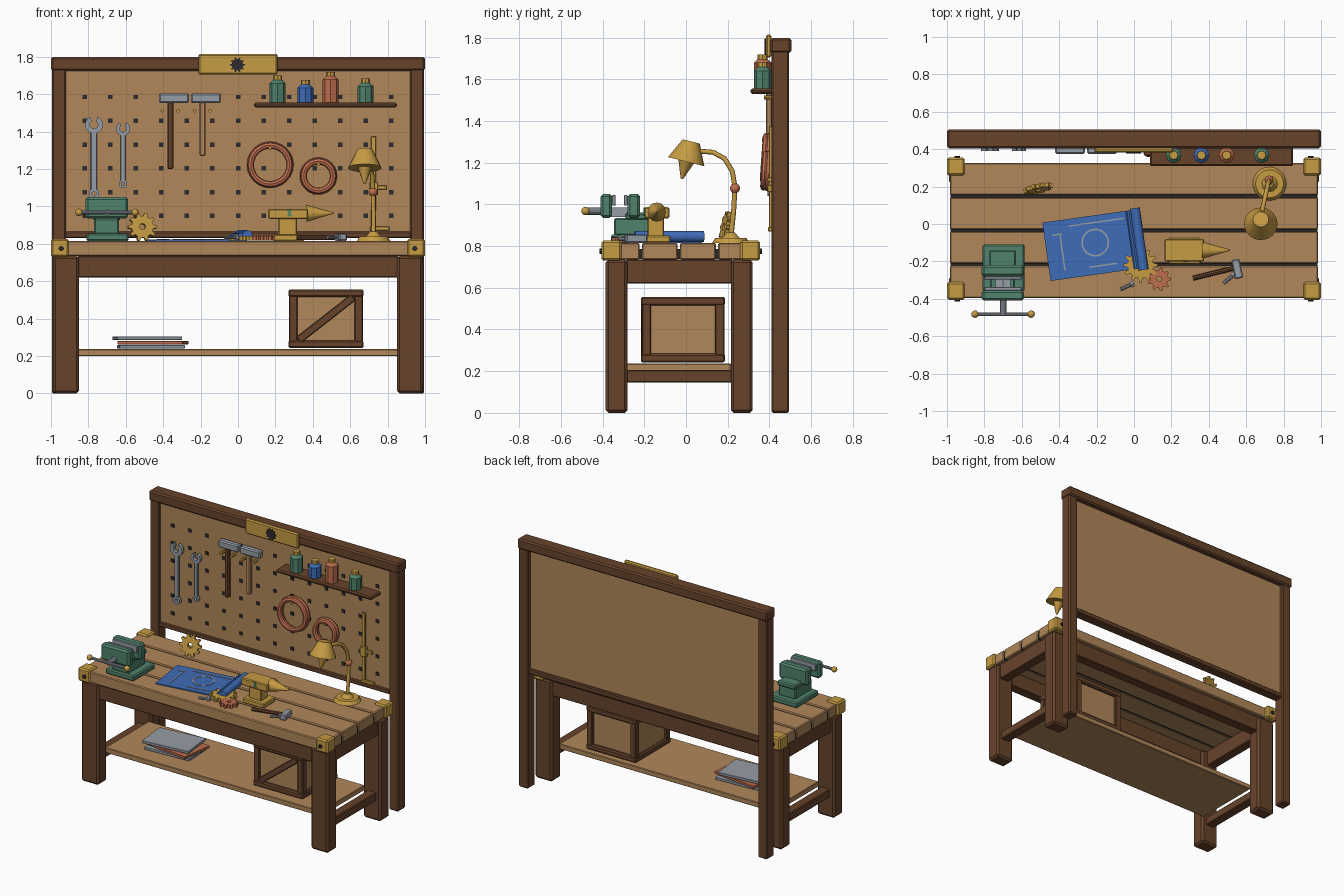
import bpy, bmesh, math
from mathutils import Matrix, Vector

if "Cube" in bpy.data.objects:
    bpy.data.objects.remove(bpy.data.objects["Cube"])


def mat(name, r, g, b):
    m = bpy.data.materials.new(name)
    m.diffuse_color = [(c / 255 / 12.92 if c < 11 else ((c / 255 + 0.055) / 1.055) ** 2.4) for c in (r, g, b)] + [1]
    m.use_nodes = True
    m.node_tree.nodes["Principled BSDF"].inputs["Base Color"].default_value = m.diffuse_color
    return m


BROWN = mat("dark_wood", 103, 67, 43)
TAN = mat("light_wood", 177, 135, 90)
BRASS = mat("brass", 198, 156, 68)
STEEL = mat("steel", 150, 157, 166)
GREEN = mat("green_paint", 80, 130, 108)
BLUE = mat("blue_paper", 62, 108, 184)
COPPER = mat("copper", 190, 110, 78)
DARK = mat("black_iron", 45, 42, 44)


def finish(name, bm, m, M=None, smooth=False):
    if M is not None:
        bm.transform(M)
    bmesh.ops.recalc_face_normals(bm, faces=bm.faces[:])
    me = bpy.data.meshes.new(name)
    bm.to_mesh(me)
    bm.free()
    me.materials.append(m)
    ob = bpy.data.objects.new(name, me)
    bpy.context.collection.objects.link(ob)
    if smooth:
        bpy.context.view_layer.objects.active = ob
        ob.select_set(True)
        bpy.ops.object.shade_smooth_by_angle(angle=math.radians(35))
        ob.select_set(False)
    return ob


def box(name, m, x0, x1, y0, y1, z0, z1, bevel=0.0, M=None):
    bm = bmesh.new()
    c = Vector(((x0 + x1) / 2, (y0 + y1) / 2, (z0 + z1) / 2))
    bmesh.ops.create_cube(bm, size=1, matrix=Matrix.Translation(c) @ Matrix.Diagonal((x1 - x0, y1 - y0, z1 - z0, 1)))
    if bevel:
        bmesh.ops.bevel(bm, geom=bm.edges[:], offset=bevel, segments=1, affect='EDGES')
    return finish(name, bm, m, M)


def rod(name, m, a, b, r1, r2=None, n=10, smooth=True):
    a, b = Vector(a), Vector(b)
    bm = bmesh.new()
    M = Matrix.Translation((a + b) / 2) @ (b - a).to_track_quat('Z', 'Y').to_matrix().to_4x4()
    bmesh.ops.create_cone(bm, cap_ends=True, segments=n, radius1=r1, radius2=r1 if r2 is None else r2,
                          depth=(b - a).length, matrix=M)
    return finish(name, bm, m, None, smooth)


def ball(name, m, c, r):
    bm = bmesh.new()
    bmesh.ops.create_uvsphere(bm, u_segments=12, v_segments=8, radius=r, matrix=Matrix.Translation(c))
    return finish(name, bm, m, None, True)


def band(name, m, outer, inner, h, M, closed=True):
    """Flat plate between two outlines, thickness h along local z."""
    bm = bmesh.new()
    rows = [[bm.verts.new((x, y, z)) for x, y in line]
            for line, z in ((outer, -h / 2), (outer, h / 2), (inner, h / 2), (inner, -h / 2))]
    n = len(outer)
    for i in range(n if closed else n - 1):
        j = (i + 1) % n
        for k in range(4):
            a, b = rows[k], rows[(k + 1) % 4]
            bm.faces.new((a[i], a[j], b[j], b[i]))
    if not closed:
        for i in (0, n - 1):
            bm.faces.new([r[i] for r in rows])
    return finish(name, bm, m, M)


def arc(r, a0, a1, n):
    return [(r * math.cos(math.radians(a0 + (a1 - a0) * i / n)), r * math.sin(math.radians(a0 + (a1 - a0) * i / n)))
            for i in range(n + 1)]


def gear(name, m, r, teeth, h, M, hole=0.25):
    angs = [(t + o) * 2 * math.pi / teeth for t in range(teeth) for o in (-0.3, -0.15, 0.15, 0.3)]
    rad = [r * f for f in (0.76, 1, 1, 0.76)] * teeth
    band(name, m, [(q * math.cos(a), q * math.sin(a)) for q, a in zip(rad, angs)],
         [(r * hole * math.cos(a), r * hole * math.sin(a)) for a in angs], h, M)


def torus(name, m, R, r, M, n=24, k=8):
    bm = bmesh.new()
    g = [[bm.verts.new(((R + r * math.cos(v * math.tau / k)) * math.cos(u * math.tau / n),
                        (R + r * math.cos(v * math.tau / k)) * math.sin(u * math.tau / n),
                        r * math.sin(v * math.tau / k))) for v in range(k)] for u in range(n)]
    for u in range(n):
        for v in range(k):
            bm.faces.new((g[u][v], g[(u + 1) % n][v], g[(u + 1) % n][(v + 1) % k], g[u][(v + 1) % k]))
    finish(name, bm, m, M, True)


T = Matrix.Translation
def rot(deg, axis): return Matrix.Rotation(math.radians(deg), 4, axis)
UP = rot(90, 'X')  # stands a flat plate upright, facing the front

# back frame, pegboard and holes
for s in (-1, 1):
    box("back_post", BROWN, *sorted((s * 0.995, s * 0.92)), 0.41, 0.495, 0, 1.74, 0.008)
box("back_top_rail", BROWN, -1, 1, 0.405, 0.505, 1.725, 1.798, 0.01)
box("back_bottom_rail", BROWN, -0.925, 0.925, 0.415, 0.485, 0.83, 0.865, 0.006)
box("pegboard", TAN, -0.925, 0.925, 0.425, 0.465, 0.86, 1.73)
for i in range(13):
    for j in range(6):
        x, z = -0.82 + i * 0.1367, 0.95 + j * 0.127
        box("peg_hole", DARK, x - 0.012, x + 0.012, 0.419, 0.426, z - 0.012, z + 0.012)
box("sign_plate", BRASS, -0.212, 0.212, 0.383, 0.41, 1.705, 1.815, 0.008)
gear("sign_emblem", DARK, 0.04, 10, 0.008, T((-0.003, 0.38, 1.757)) @ UP, 0.02)

# bench top, corners, legs, aprons
for k in range(4):
    y = -0.395 + k * 0.183
    box("plank", TAN, -0.985, 0.985, y, y + 0.172, 0.735, 0.815, 0.006)
    if k:
        box("plank_gap", DARK, -0.98, 0.98, y - 0.013, y + 0.002, 0.738, 0.785)
for sx in (-1, 1):
    x0, x1 = sorted((sx * 0.905, sx * 1.0))
    for y0, yb in ((-0.405, -0.408), (0.26, 0.358)):
        box("corner_cap", BRASS, x0, x1, y0, y0 + 0.095, 0.73, 0.827, 0.01)
        rod("corner_bolt", DARK, (sx * 0.945, yb - 0.006, 0.775), (sx * 0.945, yb + 0.006, 0.775), 0.014, n=8)
    l0, l1 = sorted((sx * 0.99, sx * 0.85))
    for y0 in (-0.385, 0.215):
        box("leg", BROWN, l0, l1, y0, y0 + 0.105, 0, 0.735, 0.014)
    box("side_apron", BROWN, *sorted((sx * 0.965, sx * 0.895)), -0.29, 0.225, 0.62, 0.735, 0.005)
    box("side_stretcher", BROWN, *sorted((sx * 0.955, sx * 0.885)), -0.29, 0.225, 0.145, 0.205, 0.005)
for y0 in (-0.37, 0.235):
    box("long_apron", BROWN, -0.86, 0.86, y0, y0 + 0.07, 0.62, 0.735, 0.005)
box("lower_shelf", TAN, -0.865, 0.865, -0.285, 0.215, 0.2, 0.237, 0.004)

# crate
box("crate_panels", TAN, 0.29, 0.65, -0.195, 0.165, 0.25, 0.545)
for x0 in (0.273, 0.622):
    for y0 in (-0.212, 0.14):
        box("crate_post", BROWN, x0, x0 + 0.045, y0, y0 + 0.045, 0.26, 0.54, 0.005)
for z0 in (0.242, 0.515):
    for y0 in (-0.217, 0.142):
        box("crate_rail", BROWN, 0.27, 0.67, y0, y0 + 0.045, z0, z0 + 0.042, 0.008)
    for x0 in (0.27, 0.625):
        box("crate_side_rail", BROWN, x0, x0 + 0.045, -0.2, 0.17, z0, z0 + 0.042, 0.008)
box("crate_brace", BROWN, -0.185, 0.185, -0.012, 0.012, -0.02, 0.02, 0.004, T((0.47, -0.205, 0.4)) @ rot(-38, 'Y'))

# metal sheets on the lower shelf
for z, m, a, x in ((0.25, STEEL, 3, -0.465), (0.272, COPPER, -8, -0.455), (0.295, STEEL, 6, -0.485)):
    box("metal_sheet", m, -0.175, 0.175, -0.12, 0.12, -0.009, 0.009, 0.002, T((x, -0.04, z)) @ rot(a, 'Z'))

# vise
box("vise_base", GREEN, -0.81, -0.585, -0.36, -0.11, 0.815, 0.855, 0.008)
box("vise_pedestal", GREEN, -0.77, -0.635, -0.345, -0.15, 0.85, 0.935, 0.008)
box("vise_body", GREEN, -0.775, -0.63, -0.29, -0.14, 0.925, 0.96, 0.008)
for y0, y1 in ((-0.41, -0.355), (-0.28, -0.22)):
    box("vise_jaw", GREEN, -0.815, -0.588, y0, y1, 0.935, 1.05, 0.012)
for y0 in (-0.355, -0.298):
    box("vise_jaw_plate", STEEL, -0.8, -0.6, y0, y0 + 0.018, 0.995, 1.045, 0.003)
box("vise_slide", STEEL, -0.74, -0.66, -0.37, -0.26, 0.94, 0.985)
rod("vise_screw", STEEL, (-0.7, -0.485, 0.968), (-0.7, -0.25, 0.968), 0.018)
rod("vise_handle", STEEL, (-0.85, -0.482, 0.968), (-0.55, -0.482, 0.968), 0.01)
for x in (-0.85, -0.55):
    ball("vise_handle_knob", BRASS, (x, -0.482, 0.968), 0.02)

# anvil
box("anvil_base", BRASS, 0.185, 0.355, -0.215, -0.075, 0.815, 0.85, 0.006)
box("anvil_neck", BRASS, 0.215, 0.315, -0.185, -0.105, 0.845, 0.94, 0.006)
box("anvil_body", BRASS, 0.163, 0.375, -0.2, -0.08, 0.933, 0.987, 0.006)
rod("anvil_horn", BRASS, (0.365, -0.14, 0.963), (0.512, -0.14, 0.965), 0.046, 0.003, 12)
for a in (-25, 25):
    box("anvil_mark", GREEN, -0.005, 0.005, -0.203, -0.198, -0.02, 0.02, 0, T((0.275, 0, 0.965)) @ rot(a, 'Y'))

# gears
gear("standing_gear", BRASS, 0.078, 10, 0.022, T((-0.513, 0.19, 0.89)) @ rot(12, 'Z') @ rot(-12, 'X') @ UP, 0.22)
gear("flat_gear", BRASS, 0.092, 12, 0.024, T((0.035, -0.22, 0.829)), 0.22)
gear("small_flat_gear", COPPER, 0.062, 9, 0.024, T((0.135, -0.295, 0.829)), 0.22)

# drawing sheet with pale lines and a rolled edge
P = T((-0.225, -0.117, 0.82)) @ rot(8, 'Z')
box("paper", BLUE, -0.245, 0.255, -0.155, 0.16, -0.004, 0.004, 0, P)
for x0, x1, y0, y1 in ((-0.2, -0.15, 0.082, 0.09), (-0.165, -0.157, -0.11, 0.09), (-0.11, 0.19, 0.118, 0.126),
                       (-0.03, 0.12, -0.115, -0.107)):
    box("paper_line", STEEL, x0, x1, y0, y1, 0.004, 0.007, 0, P)
band("paper_circle", STEEL, arc(0.075, 0, 345, 23), arc(0.066, 0, 345, 23), 0.003, P @ T((0.02, 0.015, 0.0055)))
rod("paper_roll", BLUE, P @ Vector((0.255, -0.165, 0.026)), P @ Vector((0.255, 0.168, 0.026)), 0.027, n=12)
rod("paper_roll_inner", BLUE, P @ Vector((0.222, -0.155, 0.02)), P @ Vector((0.222, 0.16, 0.02)), 0.018, n=10)

# loose hammer and bolts
rod("bench_hammer_handle", BROWN, (0.315, -0.29, 0.833), (0.55, -0.232, 0.833), 0.013, n=8)
box("bench_hammer_head", STEEL, -0.022, 0.022, -0.052, 0.052, -0.02, 0.02, 0.006, T((0.552, -0.24, 0.836)) @ rot(12, 'Z'))
for x, y, a in ((0.505, -0.295, 40), (-0.04, -0.335, 25)):
    d = Vector((math.cos(math.radians(a)), math.sin(math.radians(a)), 0))
    c = Vector((x, y, 0.834))
    rod("bolt_shank", STEEL, c - d * 0.035, c + d * 0.03, 0.009, n=8)
    rod("bolt_head", STEEL, c + d * 0.025, c + d * 0.043, 0.019, n=6, smooth=False)

# desk lamp
rod("lamp_base", BRASS, (0.725, 0.215, 0.815), (0.725, 0.215, 0.838), 0.09, 0.075, 20)
rod("lamp_base_collar", BRASS, (0.725, 0.215, 0.835), (0.725, 0.215, 0.865), 0.045, 0.02, 12)
cu = bpy.data.curves.new("lamp_arm", 'CURVE')
cu.dimensions, cu.bevel_depth, cu.bevel_resolution = '3D', 0.012, 2
pts = [(0.725, 0.215, 0.84), (0.725, 0.228, 0.96), (0.722, 0.235, 1.08), (0.718, 0.222, 1.16), (0.71, 0.185, 1.22),
       (0.698, 0.13, 1.25), (0.685, 0.07, 1.255)]
sp = cu.splines.new('POLY')
sp.points.add(len(pts) - 1)
for p, q in zip(sp.points, pts):
    p.co = (*q, 1)
cu.materials.append(BRASS)
bpy.context.collection.objects.link(bpy.data.objects.new("lamp_arm", cu))
ball("lamp_joint", COPPER, (0.722, 0.235, 1.077), 0.024)
axis = Vector((0, -0.25, -1)).normalized()
top = Vector((0.678, 0.025, 1.302))
rod("lamp_shade", BRASS, top, top + axis * 0.1, 0.042, 0.09, 16)
rod("lamp_bulb", BRASS, top + axis * 0.09, top + axis * 0.185, 0.042, 0.006, 10)

# wrenches on the board
for x, z0, z1, r in ((-0.77, 1.068, 1.437, 0.048), (-0.615, 1.12, 1.415, 0.038)):
    box("wrench_shaft", STEEL, x - r * 0.36, x + r * 0.36, 0.393, 0.411, z0 + r * 0.4, z1 - r * 0.6, 0.004)
    band("wrench_jaw", STEEL, arc(r, 115, 425, 16), arc(r * 0.45, 125, 415, 16), 0.024, T((x, 0.402, z1)) @ UP, False)
    band("wrench_ring", STEEL, arc(r * 0.58, 0, 337.5, 15), arc(r * 0.25, 0, 337.5, 15), 0.022, T((x, 0.402, z0)) @ UP)

# hammers on the board
for x, hx, z0, m in ((-0.343, -0.362, 1.2, BROWN), (-0.172, -0.19, 1.27, TAN)):
    box("hammer_head", STEEL, x - 0.08, x + 0.08, 0.375, 0.42, 1.552, 1.605, 0.008)
    box("hammer_handle", m, hx - 0.016, hx + 0.016, 0.383, 0.413, z0, 1.56, 0.006)
    for dx in (-0.042, 0.042):
        rod("hammer_peg", BRASS, (hx + dx, 0.375, 1.512), (hx + dx, 0.43, 1.512), 0.01, n=8)

# wire coils
for x, z, R in ((0.172, 1.222, 0.107), (0.43, 1.162, 0.082)):
    for k in range(2):
        torus("wire_coil", COPPER, R - 0.003 + k * 0.004, 0.017, T((x, 0.378 + k * 0.02, z)) @ rot(-4, 'X') @ UP)
    rod("coil_peg", BRASS, (x, 0.365, z + R - 0.02), (x, 0.43, z + R - 0.02), 0.008, n=8)

# caliper on the board
box("caliper_bar", BRASS, 0.712, 0.738, 0.398, 0.412, 0.87, 1.375, 0.003)
for z, x1 in ((1.09, 0.795), (0.87, 0.81)):
    box("caliper_jaw", BRASS, 0.705, x1, 0.394, 0.414, z, z + 0.022, 0.003)
box("caliper_slider", BRASS, 0.702, 0.748, 0.39, 0.415, 1.06, 1.13, 0.003)

# small shelf and bottles
box("bottle_shelf", BROWN, 0.085, 0.85, 0.31, 0.425, 1.53, 1.555, 0.008)
for x, m, h in ((0.212, GREEN, 0.105), (0.36, BLUE, 0.08), (0.495, COPPER, 0.125), (0.682, GREEN, 0.088)):
    y, z = 0.368, 1.553
    rod("bottle_body", m, (x, y, z), (x, y, z + h), 0.043, n=8, smooth=False)
    rod("bottle_shoulder", m, (x, y, z + h), (x, y, z + h + 0.018), 0.043, 0.024, 8, False)
    rod("bottle_cap", BRASS, (x, y, z + h + 0.012), (x, y, z + h + 0.042), 0.024, n=8, smooth=False)
